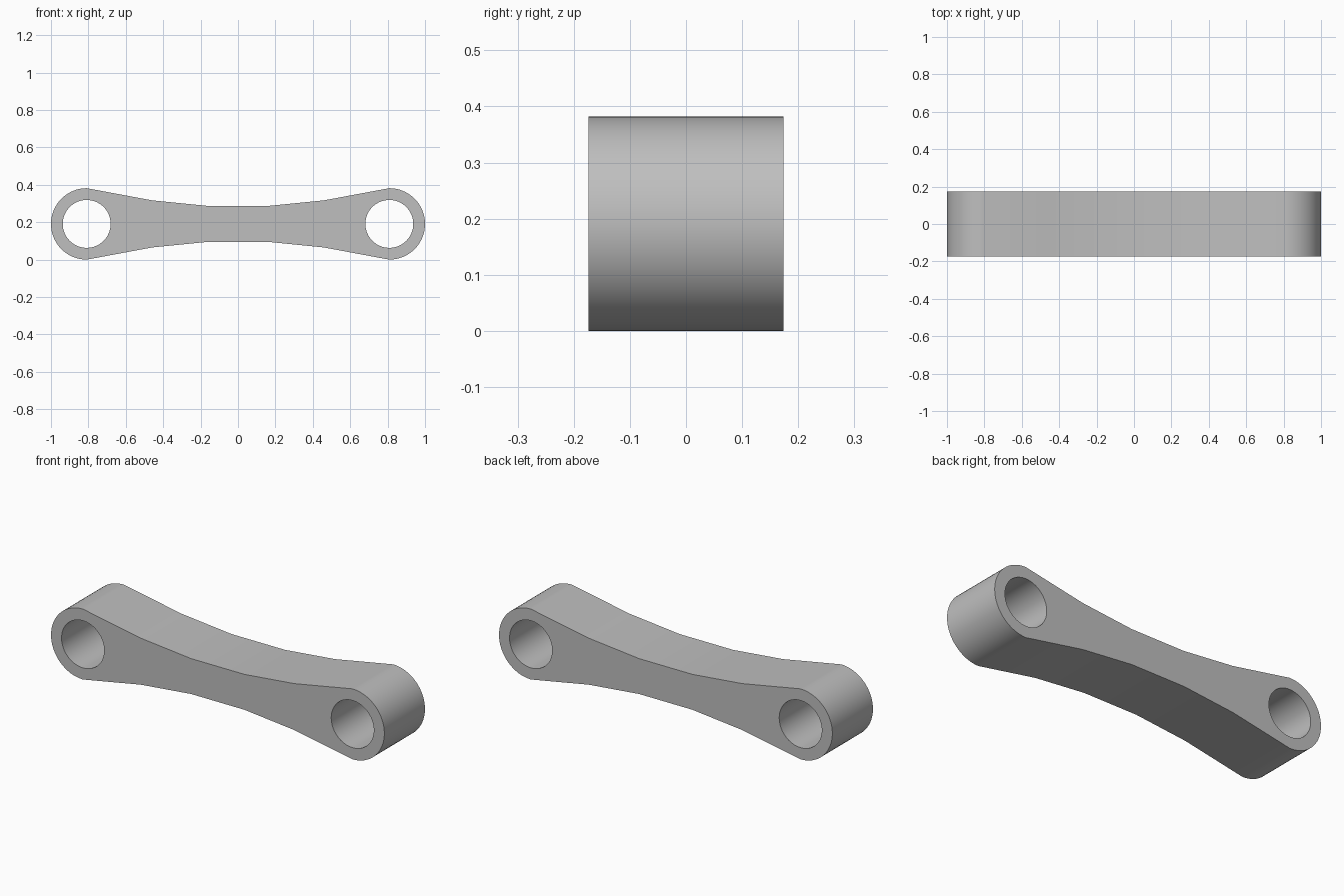
import bpy
import bmesh
from math import cos, sin, pi, radians
from mathutils import Vector

cube = bpy.data.objects.get("Cube")
if cube:
    bpy.data.objects.remove(cube, do_unlink=True)

EYE_X, MID_Z = 0.809, 0.191       # centre of each end eye
OUTER_R, HOLE_R = 0.191, 0.128
HALF_DEPTH = 0.174
WAIST = [(0.46, 0.126), (0.16, 0.096)]   # x, half height of the shank
ARC_STEPS, HOLE_STEPS = 32, 64


def arc(cx, radius, start, sweep, steps, closed=False):
    count = steps if closed else steps + 1
    return [(cx + radius * cos(start + sweep * i / steps),
             radius * sin(start + sweep * i / steps)) for i in range(count)]


def add_loop(bm, points):
    verts = [bm.verts.new((x, -HALF_DEPTH, MID_Z + z)) for x, z in points]
    return [bm.edges.new((v, verts[i - 1])) for i, v in enumerate(verts)]


# Grey metal
metal = bpy.data.materials.new("light grey metal")
metal.use_nodes = True
grey = (0.52, 0.52, 0.52, 1)
metal.diffuse_color = grey
metal.node_tree.nodes["Principled BSDF"].inputs["Base Color"].default_value = grey

# Outline: round ends joined by a waisted shank
top = [(x, z) for x, z in WAIST] + [(-x, z) for x, z in reversed(WAIST)]
bottom = [(-x, -z) for x, z in top]
outline = (arc(EYE_X, OUTER_R, -pi / 2, pi, ARC_STEPS) + top
           + arc(-EYE_X, OUTER_R, pi / 2, pi, ARC_STEPS) + bottom)

# Front face with two round holes, extruded to the back
bm = bmesh.new()
edges = add_loop(bm, outline)
for side in (-1, 1):
    edges += add_loop(bm, arc(side * EYE_X, HOLE_R, 0, 2 * pi, HOLE_STEPS, True))
bmesh.ops.triangle_fill(bm, edges=edges, use_beauty=True, normal=(0, -1, 0))
result = bmesh.ops.extrude_face_region(bm, geom=bm.faces[:], use_keep_orig=True)
moved = [g for g in result["geom"] if isinstance(g, bmesh.types.BMVert)]
bmesh.ops.translate(bm, verts=moved, vec=Vector((0, 2 * HALF_DEPTH, 0)))
bmesh.ops.recalc_face_normals(bm, faces=bm.faces[:])

mesh = bpy.data.meshes.new("link_arm")
bm.to_mesh(mesh)
bm.free()
mesh.materials.append(metal)
link = bpy.data.objects.new("link_arm", mesh)
bpy.context.collection.objects.link(link)

# Smooth barrel surfaces, sharp rims
bpy.ops.object.select_all(action="DESELECT")
link.select_set(True)
bpy.context.view_layer.objects.active = link
bpy.ops.object.shade_smooth_by_angle(angle=radians(30))
